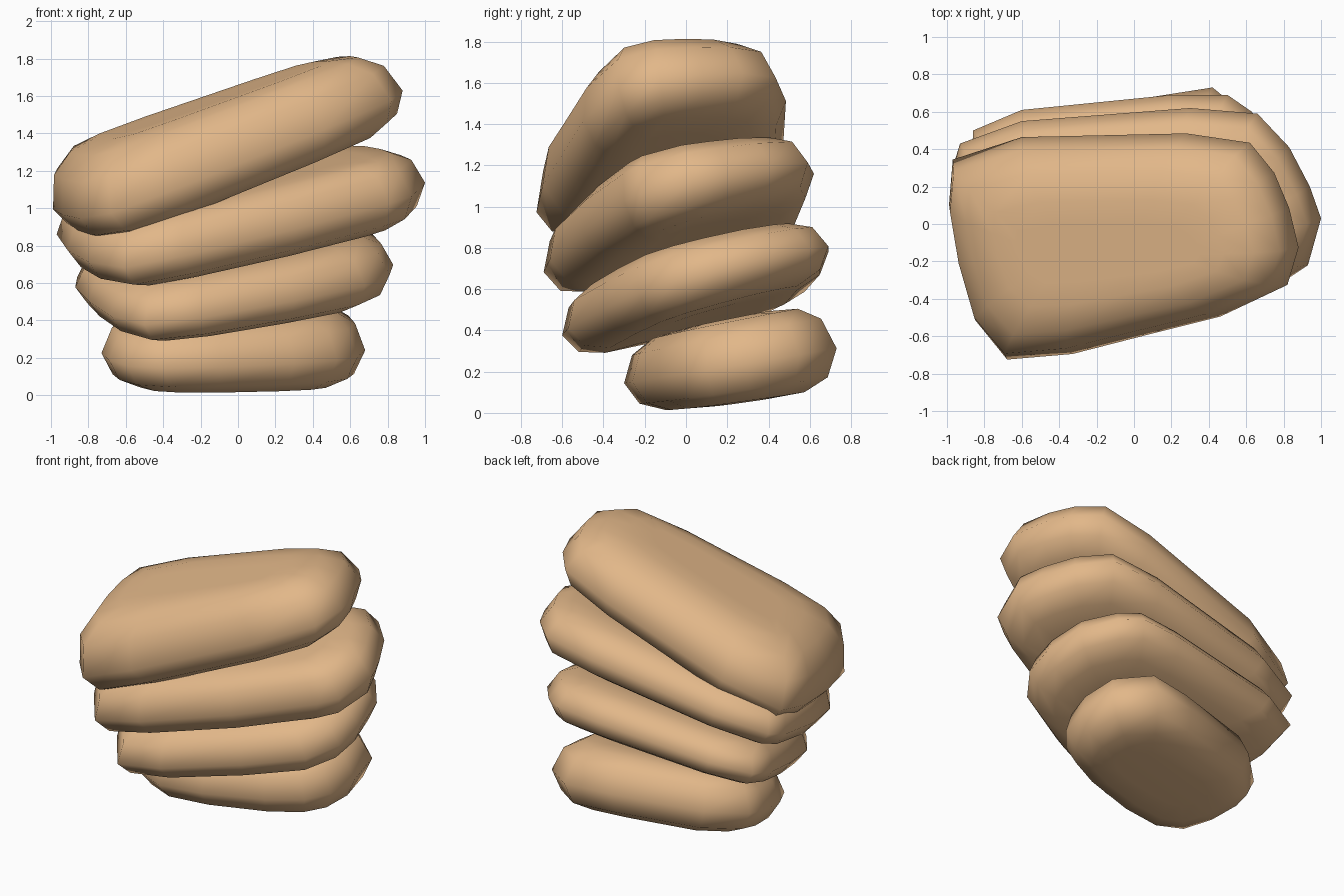
import bpy, bmesh

if "Cube" in bpy.data.objects:
    bpy.data.objects.remove(bpy.data.objects["Cube"])

# Tan stone colour
mat = bpy.data.materials.new("tan_stone")
mat.diffuse_color = (0.76, 0.475, 0.25, 1)
mat.use_nodes = True
mat.node_tree.nodes["Principled BSDF"].inputs["Base Color"].default_value = mat.diffuse_color

# Rounded edge profiles: (height fraction, inset from the outline)
PROFILE = [(0, .34), (.02, .18), (.15, .06), (.45, 0), (.8, .055), (.96, .16), (1, .3), (1, .42)]
TOP_PROFILE = [(0, .34), (.02, .17), (.13, .06), (.37, 0), (.73, .055), (.93, .17), (1, .32), (1, .45)]


def slab(name, outline, bottom, top, profile=PROFILE):
    """Rounded slab between two tilted planes z = c + a*x + b*y, walls leaning with the tilt."""
    xs, ys = [p[0] for p in outline], [p[1] for p in outline]
    cx, cy = (max(xs) + min(xs)) / 2, (max(ys) + min(ys)) / 2
    hx, hy = (max(xs) - min(xs)) / 2, (max(ys) - min(ys)) / 2
    a, b = (bottom[1] + top[1]) / 2, (bottom[2] + top[2]) / 2
    bm = bmesh.new()
    rings = []
    for t, d in profile:
        ring = []
        for px, py in outline:
            x = cx + (px - cx) * (1 - d / hx)
            y = cy + (py - cy) * (1 - d / hy)
            lo = bottom[0] + bottom[1] * x + bottom[2] * y
            hi = top[0] + top[1] * x + top[2] * y
            lean = -.75 * (t - .45) * (hi - lo)
            x += lean * a
            y += lean * b
            z = lo + (hi - lo) * t + lean * (a * a + b * b)
            ring.append(bm.verts.new((x, y, z)))
        rings.append(ring)
    n = len(outline)
    for r0, r1 in zip(rings, rings[1:]):
        for i in range(n):
            j = (i + 1) % n
            bm.faces.new((r0[i], r0[j], r1[j], r1[i]))
    bm.faces.new(rings[0][::-1])
    bm.faces.new(rings[-1])
    bmesh.ops.recalc_face_normals(bm, faces=bm.faces)
    for f in bm.faces:
        f.smooth = True
    me = bpy.data.meshes.new(name)
    bm.to_mesh(me)
    bm.free()
    me.materials.append(mat)
    ob = bpy.data.objects.new(name, me)
    bpy.context.collection.objects.link(ob)


# Lowest slab, nearly level
slab("bottom_slab",
     [(-.71, .32), (-.73, .18), (-.69, -.04), (-.59, -.23), (-.4, -.3), (-.1, -.26), (.3, -.14), (.53, -.03),
      (.64, .1), (.68, .3), (.64, .55), (.42, .73), (.1, .68), (-.5, .52)],
     (.015, -.015, .14), (.41, .01, .2))

# Second slab, tipped forward
slab("lower_middle_slab",
     [(-.86, .5), (-.87, .3), (-.8, 0), (-.68, -.35), (-.5, -.6), (-.2, -.57), (.3, -.4),
      (.68, -.23), (.81, -.05), (.83, .15), (.78, .4), (.63, .6), (.5, .69), (.2, .69), (-.6, .61)],
     (.425, .08, .28), (.77, .11, .24))

# Third slab, tipped forward and to the left
slab("upper_middle_slab",
     [(-.93, .43), (-.97, .3), (-.91, -.1), (-.8, -.43), (-.61, -.69), (-.3, -.66), (.3, -.5),
      (.81, -.3), (.93, -.22), (1, .03), (.94, .2), (.83, .41), (.66, .59), (.3, .62), (-.6, .55)],
     (.785, .16, .27), (1.165, .19, .21))

# Thick top slab, steepest lean to the left
slab("top_slab",
     [(-.98, .34), (-1, .1), (-.95, -.2), (-.86, -.52), (-.69, -.73), (-.34, -.7), (.05, -.6),
      (.45, -.5), (.81, -.33), (.87, -.13), (.82, .08), (.74, .27), (.61, .43), (.27, .48), (-.61, .46)],
     (1.15, .37, .18), (1.645, .34, .13), TOP_PROFILE)
